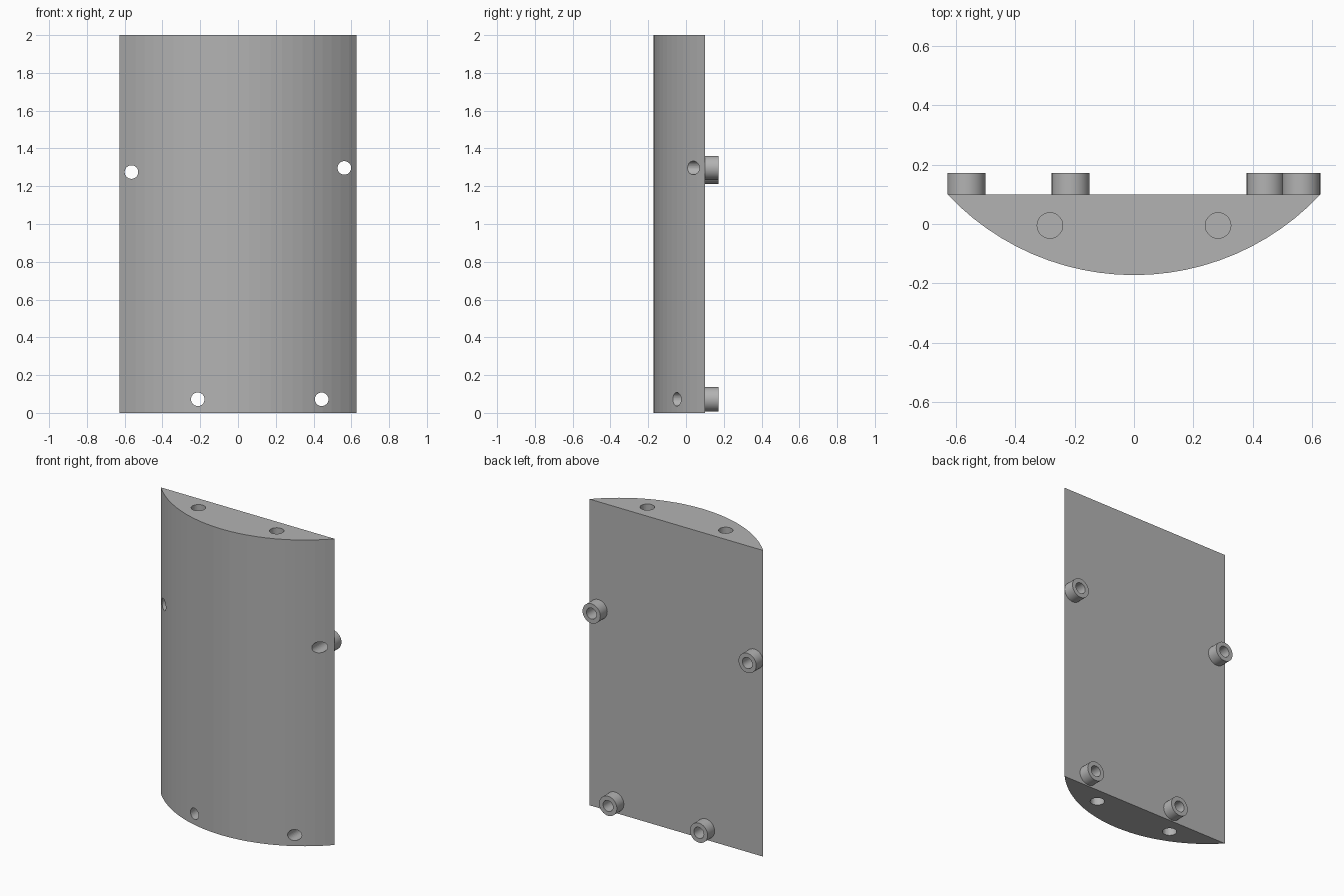
import bpy, bmesh, math
from mathutils import Matrix, Vector

if "Cube" in bpy.data.objects:
    bpy.data.objects.remove(bpy.data.objects["Cube"])

BACK, HALF_W, SAG, HEIGHT = 0.10, 0.628, 0.272, 2.0
BOSS_END, BOSS_R, HOLE_R = 0.172, 0.064, 0.036
PIN_X, PIN_Y, PIN_R, PIN_DEPTH = 0.283, -0.005, 0.043, 0.2
SCREWS = [(-0.564, 1.275), (0.563, 1.297), (-0.213, 0.072), (0.443, 0.072)]

grey = bpy.data.materials.new("plain grey")
grey.diffuse_color = (0.45, 0.45, 0.45, 1)
grey.use_nodes = True
grey.node_tree.nodes["Principled BSDF"].inputs["Base Color"].default_value = grey.diffuse_color


def finish(name, bm):
    bmesh.ops.recalc_face_normals(bm, faces=bm.faces)
    me = bpy.data.meshes.new(name)
    bm.to_mesh(me)
    bm.free()
    ob = bpy.data.objects.new(name, me)
    ob.data.materials.append(grey)
    bpy.context.collection.objects.link(ob)
    return ob


def cylinder(name, radius, depth, loc, along_y):
    bm = bmesh.new()
    m = Matrix.Translation(loc)
    if along_y:
        m = m @ Matrix.Rotation(math.pi / 2, 4, 'X')
    bmesh.ops.create_cone(bm, cap_ends=True, segments=32, radius1=radius,
                          radius2=radius, depth=depth, matrix=m)
    return finish(name, bm)


def smooth(ob):
    bpy.ops.object.select_all(action='DESELECT')
    ob.select_set(True)
    bpy.context.view_layer.objects.active = ob
    bpy.ops.object.shade_smooth_by_angle(angle=math.radians(30))


# Body: circular segment, flat at the back, extruded upward
R = (HALF_W ** 2 + SAG ** 2) / (2 * SAG)
cy = BACK - SAG + R
half = math.asin(HALF_W / R)
N = 24
bm = bmesh.new()
outline = []
for i in range(N + 1):
    a = half * (2 * i / N - 1)
    outline.append(bm.verts.new((R * math.sin(a), cy - R * math.cos(a), 0)))
base = bm.faces.new(outline)
ext = bmesh.ops.extrude_face_region(bm, geom=[base], use_keep_orig=True)
bmesh.ops.translate(bm, vec=Vector((0, 0, HEIGHT)),
                    verts=[g for g in ext["geom"] if isinstance(g, bmesh.types.BMVert)])
body = finish("curved_body", bm)

# Cutters: through screw holes, blind pin holes at top and bottom
cutters = [cylinder("screw_cutter", HOLE_R, 1.0, (x, 0, z), True) for x, z in SCREWS]
cutters += [cylinder("pin_cutter", PIN_R, 2 * PIN_DEPTH, (s * PIN_X, PIN_Y, z), False)
            for s in (-1, 1) for z in (0, HEIGHT)]
bpy.context.view_layer.objects.active = body
for c in cutters:
    mod = body.modifiers.new("hole", 'BOOLEAN')
    mod.operation, mod.solver, mod.object = 'DIFFERENCE', 'EXACT', c
    bpy.ops.object.modifier_apply(modifier=mod.name)
    bpy.data.objects.remove(c)

# Bosses: short tubes standing on the flat back around each screw hole
for n, (x, z) in enumerate(SCREWS):
    bm = bmesh.new()
    rings = []
    for r, y in ((BOSS_R, BACK), (BOSS_R, BOSS_END), (HOLE_R, BOSS_END), (HOLE_R, BACK)):
        rings.append([bm.verts.new((x + r * math.cos(k * math.tau / 32), y,
                                    z + r * math.sin(k * math.tau / 32)))
                      for k in range(32)])
    for a, b in zip(rings, rings[1:]):
        for k in range(32):
            j = (k + 1) % 32
            bm.faces.new((a[k], b[k], b[j], a[j]))
    # open seam sits on the body, so orient outward explicitly
    bmesh.ops.recalc_face_normals(bm, faces=bm.faces)
    bm.faces.ensure_lookup_table()
    f = bm.faces[32]
    if f.normal.y < 0:
        bmesh.ops.reverse_faces(bm, faces=bm.faces)
    me = bpy.data.meshes.new("boss")
    bm.to_mesh(me)
    bm.free()
    ob = bpy.data.objects.new(f"boss_{n + 1}", me)
    me.materials.append(grey)
    bpy.context.collection.objects.link(ob)
    smooth(ob)
